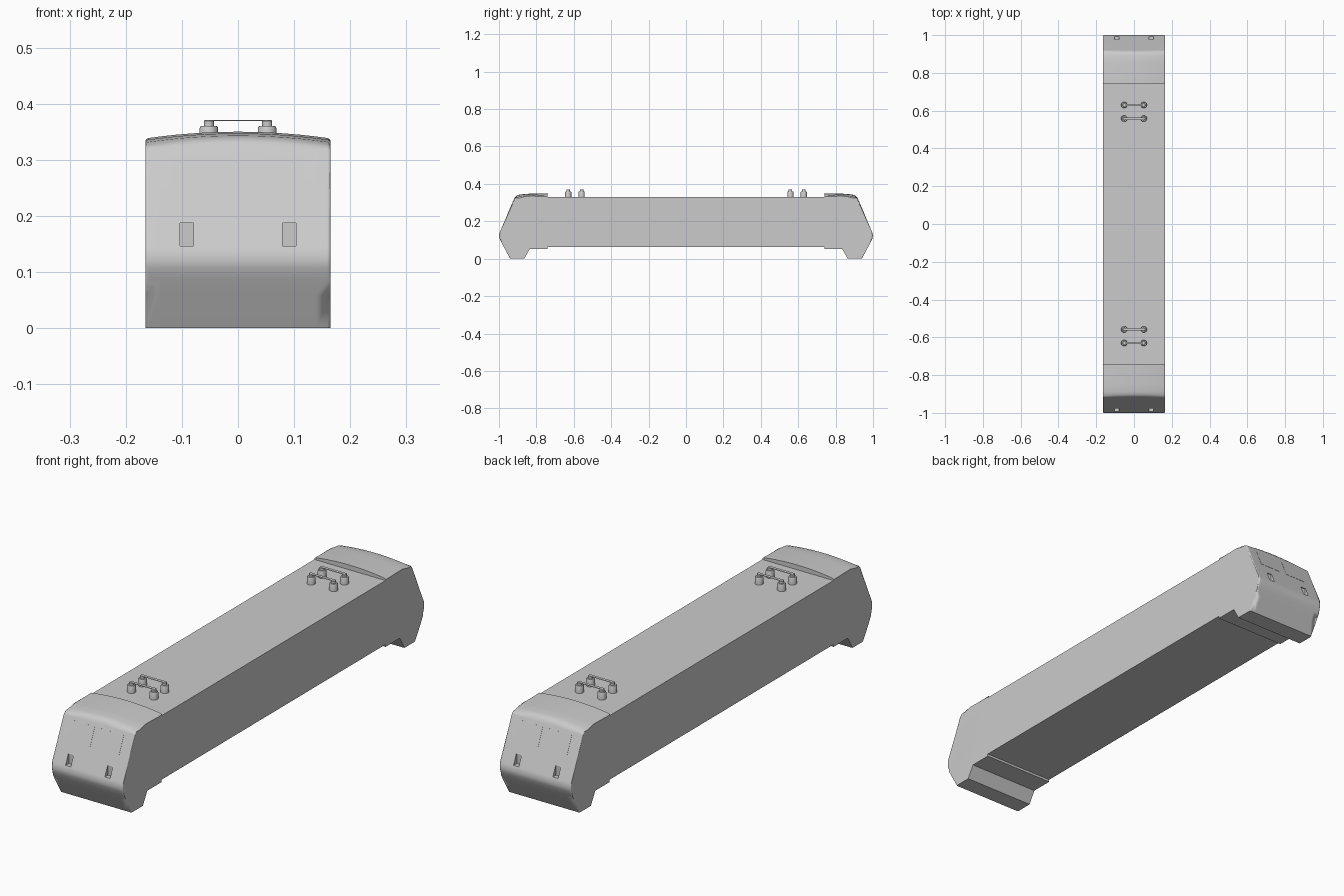
import bpy, bmesh, math
from mathutils import Vector

default = bpy.data.objects.get("Cube")
if default:
    bpy.data.objects.remove(default, do_unlink=True)

HALF_W = 0.165
ROOF_DROP = 0.012

grey = bpy.data.materials.new("light grey")
grey.use_nodes = True
grey.diffuse_color = (0.6, 0.6, 0.6, 1)
grey.node_tree.nodes["Principled BSDF"].inputs["Base Color"].default_value = (0.6, 0.6, 0.6, 1)


def finish(name, bm):
    mesh = bpy.data.meshes.new(name)
    bmesh.ops.recalc_face_normals(bm, faces=bm.faces[:])
    bm.to_mesh(mesh)
    bm.free()
    mesh.materials.append(grey)
    obj = bpy.data.objects.new(name, mesh)
    bpy.context.collection.objects.link(obj)
    return obj


def box(name, centre, size, tilt=0):
    bm = bmesh.new()
    bmesh.ops.create_cube(bm, size=1)
    bmesh.ops.scale(bm, vec=size, verts=bm.verts)
    obj = finish(name, bm)
    obj.location = centre
    obj.rotation_euler.x = tilt
    return obj


def select(obj):
    bpy.ops.object.select_all(action='DESELECT')
    obj.select_set(True)
    bpy.context.view_layer.objects.active = obj


def smooth(obj):
    select(obj)
    bpy.ops.object.shade_smooth_by_angle(angle=math.radians(35))


# Cab side outline as (y, z): skirt, foot, rounded nose, sloped front, roof
FOOT = [(0.74, 0.052), (0.835, 0.052), (0.865, 0)]
SHELL = [(0.94, 0), (0.972, 0.059), (0.987, 0.087), (0.996, 0.107), (1, 0.125),
         (0.994, 0.145), (0.92, 0.318), (0.914, 0.33), (0.906, 0.338),
         (0.89, 0.343), (0.85, 0.347), (0.74, 0.35)]
SLOPE_LOW, SLOPE_TOP = SHELL[5], SHELL[6]
TILT = math.atan2(SLOPE_LOW[0] - SLOPE_TOP[0], SLOPE_TOP[1] - SLOPE_LOW[1])


def make_cab(name, side):
    outline = FOOT + SHELL
    n, columns = len(outline), 12
    bm = bmesh.new()
    rings = []
    for c in range(columns + 1):
        t = 2 * c / columns - 1
        ring = []
        for y, z in outline:
            crown = ROOF_DROP * t * t * min(1, max(0, (z - 0.318) / 0.02))
            ring.append(bm.verts.new((t * HALF_W, side * y, z - crown)))
        rings.append(ring)
    for a, b in zip(rings, rings[1:]):
        for i in range(n):
            j = (i + 1) % n
            bm.faces.new((a[i], a[j], b[j], b[i]))
    bm.faces.new(rings[0])
    bm.faces.new(rings[-1])
    # Soften the side edges of the nose and roof
    edges = [bm.edges.get((ring[i], ring[i + 1]))
             for ring in (rings[0], rings[-1]) for i in range(len(FOOT), n - 1)]
    bmesh.ops.bevel(bm, geom=edges, offset=0.006, segments=3, profile=0.5,
                    affect='EDGES', clamp_overlap=True)
    return finish(name, bm)


def cut(target, cutter):
    mod = target.modifiers.new("recess", 'BOOLEAN')
    mod.operation = 'DIFFERENCE'
    mod.solver = 'EXACT'
    mod.object = cutter
    select(target)
    bpy.ops.object.modifier_apply(modifier=mod.name)
    bpy.data.objects.remove(cutter, do_unlink=True)


# Long main body
box("main_body", (0, 0, 0.196), (2 * HALF_W, 1.49, 0.268))

for end, side in (("front", -1), ("rear", 1)):
    cab = make_cab(end + "_cab", side)

    # Recessed lamp openings
    for x in (-0.091, 0.091):
        cut(cab, box("lamp_cutter", (x, side * 0.997, 0.167), (0.024, 0.05, 0.041)))
    smooth(cab)
    weighted = cab.modifiers.new("even shading", 'WEIGHTED_NORMAL')
    weighted.keep_sharp = True

    # Windscreen panes lying on the slope
    low, top = Vector(SLOPE_LOW), Vector(SLOPE_TOP)
    y, z = low.lerp(top, 0.715)
    for label, x in (("right", -0.067), ("left", 0.067)):
        box(f"{end}_{label}_window", (x, side * y, z), (0.104, 0.0016, 0.081), side * TILT)

    # Roof insulators in pairs, each pair joined by a flat strap
    for row, y in (("inner", 0.558), ("outer", 0.63)):
        for label, x in (("right", -0.052), ("left", 0.052)):
            bm = bmesh.new()
            outline = [(0.0165, 0.325), (0.0165, 0.356), (0.0145, 0.36),
                       (0.009, 0.36), (0.009, 0.369), (0.0075, 0.371)]
            rings = []
            for r, h in outline:
                rings.append([bm.verts.new((x + r * math.cos(k * math.tau / 20),
                                            side * y + r * math.sin(k * math.tau / 20), h))
                              for k in range(20)])
            for a, b in zip(rings, rings[1:]):
                for k in range(20):
                    m = (k + 1) % 20
                    bm.faces.new((a[k], a[m], b[m], b[k]))
            bm.faces.new(rings[0])
            bm.faces.new(rings[-1])
            smooth(finish(f"{end}_{row}_{label}_insulator", bm))
        box(f"{end}_{row}_strap", (0, side * y, 0.37), (0.1, 0.013, 0.002))
